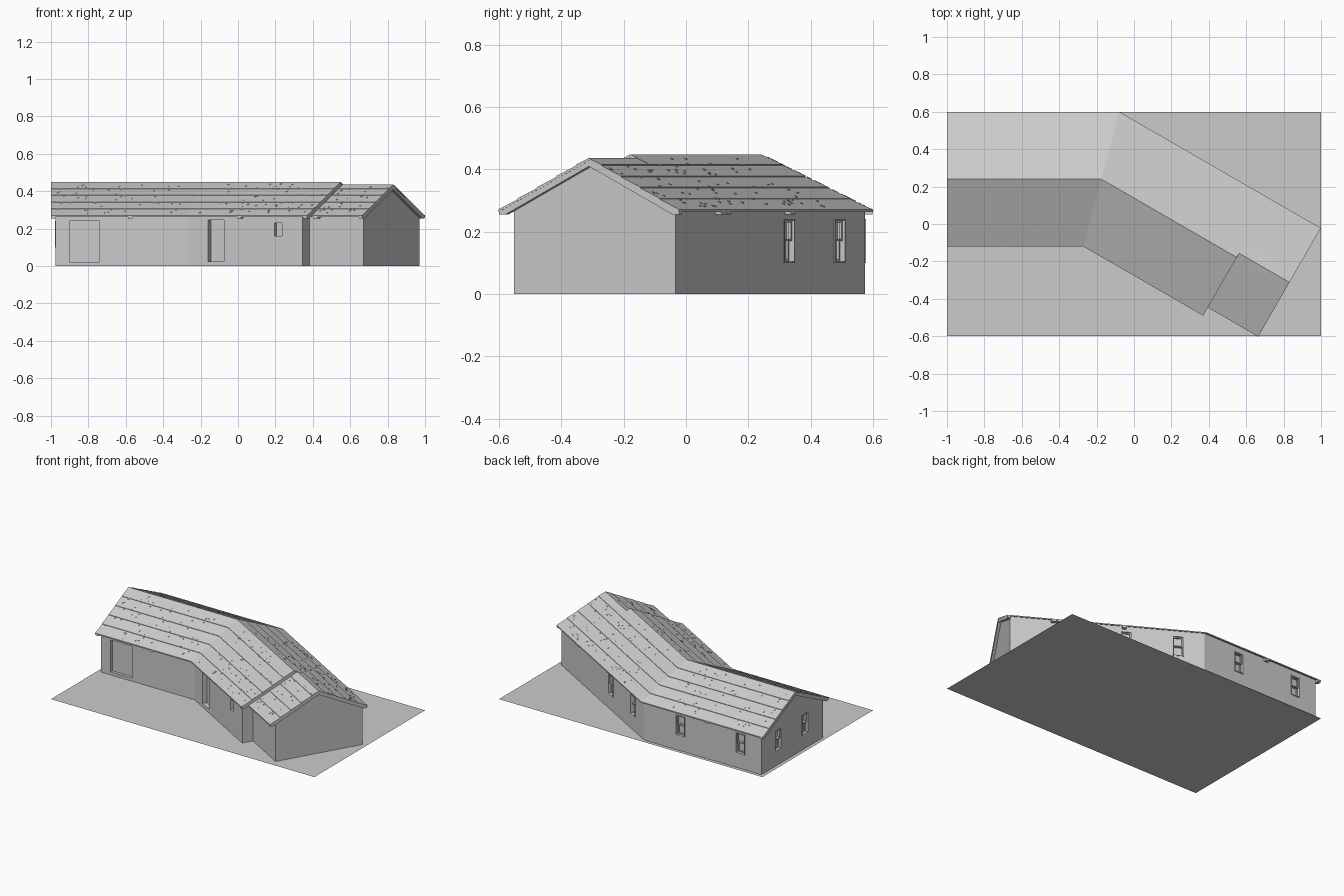
import bpy, bmesh, math, random
from mathutils import Vector

if "Cube" in bpy.data.objects:
    bpy.data.objects.remove(bpy.data.objects["Cube"])

random.seed(4)
A = math.radians(30)
U = Vector((math.cos(A), -math.sin(A)))     # along the angled wing
N = Vector((math.sin(A), math.cos(A)))      # towards its back
BEND = Vector((-0.175, 0.24))               # ridge corner
U0 = BEND.dot(U)


# Plan stations: each maps a distance d from the ridge to a plan point
def left(x):
    return lambda d: Vector((x, 0.24 + d))


def bend(d):
    return Vector((BEND.x + d * math.tan(A / 2), 0.24 + d))


def wing(u):
    return lambda d: BEND + U * (u - U0) + N * d


def sweep(bm, profile, stations):
    rings = [[bm.verts.new((*st(d), z)) for d, z in profile] for st in stations]
    n = len(profile)
    for a, b in zip(rings, rings[1:]):
        for i in range(n):
            j = (i + 1) % n
            bm.faces.new((a[i], a[j], b[j], b[i]))
    bm.faces.new(rings[0])
    bm.faces.new(rings[-1][::-1])


def finish(bm, name):
    bmesh.ops.recalc_face_normals(bm, faces=bm.faces)
    me = bpy.data.meshes.new(name)
    bm.to_mesh(me)
    bm.free()
    ob = bpy.data.objects.new(name, me)
    bpy.context.collection.objects.link(ob)
    return ob


# Cross-sections, with ridge offset c and half width h
EAVE, PITCH, COURSE = 0.268, 0.5, 0.072


def skin_profile(c, h):
    def slope():
        pts, r = [(h, EAVE - 0.005)], 0
        while r < h - 0.01:
            z = EAVE + PITCH * r
            if r:
                pts.append((h - r, z))
            pts.append((h - r, z + 0.003))
            r += COURSE
        return pts
    s = slope()
    pk = EAVE + PITCH * h
    pts = [(-d, z) for d, z in s] + [(0, pk)] + s[::-1] + [(0, pk - 0.008)]
    return [(c + d, z) for d, z in pts]


def rafter_profile(c, h):
    pk = EAVE + PITCH * h
    e = h - 0.002
    half = [(e, EAVE - 0.001), (e, 0.255), ((pk - 0.026 - 0.255) / PITCH, 0.255)]
    pts = [(0, pk - 0.001)] + half + [(0, pk - 0.026)] + [(-d, z) for d, z in half[::-1]]
    return [(c + d, z) for d, z in pts]


def body_profile(c, h, front, back):
    pk = EAVE + PITCH * h - 0.005
    return [(front, 0), (front, pk - PITCH * (c - front)), (c, pk),
            (back, pk - PITCH * (back - c)), (back, 0)]


MAIN, LOW = (0, 0.36), (0.025, 0.335)

# Ground
bm = bmesh.new()
bm.faces.new([bm.verts.new(p) for p in ((-1, -.6, 0), (1, -.6, 0), (1, .6, 0), (-1, .6, 0))])
finish(bm, "ground")

# Walls
bm = bmesh.new()
sweep(bm, body_profile(*MAIN, -0.335, 0.335), [left(-0.975), bend, wing(0.523)])
walls = finish(bm, "main_walls")
bm = bmesh.new()
sweep(bm, body_profile(*LOW, -0.262, 0.335), [wing(0.515), wing(0.857)])
finish(bm, "end_wing_walls")

# Roof skins with shingle courses
bm = bmesh.new()
sweep(bm, skin_profile(*MAIN), [left(-1), bend, wing(0.565)])
finish(bm, "main_roof")
bm = bmesh.new()
sweep(bm, skin_profile(*LOW), [wing(0.53), wing(0.876)])
finish(bm, "end_wing_roof")

# Rake boards and rafter tails
bm = bmesh.new()
for x0, x1 in ((-0.999, -0.975), (-0.588, -0.563)):
    sweep(bm, rafter_profile(*MAIN), [left(x0), left(x1)])
for u0, u1 in ((0.13, 0.155), (0.54, 0.564)):
    sweep(bm, rafter_profile(*MAIN), [wing(u0), wing(u1)])
for u0, u1 in ((0.57, 0.6), (0.855, 0.875)):
    sweep(bm, rafter_profile(*LOW), [wing(u0), wing(u1)])
finish(bm, "rafters")

# Raised shingle tabs scattered on every slope
bm = bmesh.new()
for station, a, b, (c, h), count in ((left, -0.98, -0.29, MAIN, 120),
                                     (wing, -0.13, 0.53, MAIN, 110),
                                     (wing, 0.58, 0.86, LOW, 50)):
    for i in range(count):
        side = 1 if i % 2 else -1
        s, d = random.uniform(a, b), random.uniform(0.02, h - 0.02)
        z = EAVE + PITCH * (h - d)
        prof = [(d, z), (d, z + 0.004), (d + 0.006, z + 0.001), (d + 0.006, z - 0.003)]
        sweep(bm, [(c + side * q, w) for q, w in prof], [station(s), station(s + 0.007)])
finish(bm, "shingle_tabs")


# Openings: boxes placed in a wall's own frame (along, outward, up)
def box(bm, wall, s0, s1, o0, o1, z0, z1):
    org, t, out = wall
    v = [bm.verts.new((*(org + t * s + out * o), z))
         for z in (z0, z1) for s, o in ((s0, o0), (s1, o0), (s1, o1), (s0, o1))]
    for f in ((0, 1, 2, 3), (4, 5, 6, 7), (0, 1, 5, 4), (1, 2, 6, 5), (2, 3, 7, 6), (3, 0, 4, 7)):
        bm.faces.new([v[i] for i in f])


def ring(bm, wall, s0, s1, o0, o1, z0, z1, w):
    box(bm, wall, s0, s0 + w, o0, o1, z0, z1)
    box(bm, wall, s1 - w, s1, o0, o1, z0, z1)
    box(bm, wall, s0 + w, s1 - w, o0, o1, z0, z0 + w)
    box(bm, wall, s0 + w, s1 - w, o0, o1, z1 - w, z1)


X, Y = Vector((1, 0)), Vector((0, 1))
FRONT = (Vector((0, -0.095)), X, -Y)
BACK = (Vector((0, 0.575)), X, Y)
GABLE = (Vector((-0.975, 0)), Y, -X)
WING_FRONT = (wing(0)(-0.335), U, -N)
WING_BACK = (wing(0)(0.335), U, N)

cut, frames = bmesh.new(), bmesh.new()

# Sash windows
for wall, mid in ((BACK, -0.36), (BACK, -0.815), (GABLE, 0.394), (GABLE, 0.106),
                  (WING_BACK, 0.129), (WING_BACK, -0.196)):
    a, b = mid - 0.035, mid + 0.035
    box(cut, wall, a, b, -0.025, 0.02, 0.10, 0.24)
    ring(frames, wall, a, b, -0.025, 0.003, 0.10, 0.24, 0.005)
    ring(frames, wall, a + 0.005, b - 0.005, -0.015, -0.006, 0.17, 0.235, 0.006)
    ring(frames, wall, a + 0.005, b - 0.005, -0.025, -0.016, 0.105, 0.176, 0.006)

# Garage-style panel, entry door and small front window
for wall, a, b, z0, z1, depth in ((FRONT, -0.90, -0.74, 0.02, 0.24, 0.02),
                                  (WING_FRONT, -0.061, 0.037, 0.025, 0.245, 0.03),
                                  (WING_FRONT, 0.349, 0.395, 0.16, 0.23, 0.02)):
    box(cut, wall, a, b, -depth, 0.02, z0, z1)
finish(frames, "window_frames")

cutter = finish(cut, "opening_cutter")
cutter.hide_render = True
cutter.hide_set(True)
mod = walls.modifiers.new("openings", "BOOLEAN")
mod.operation, mod.solver, mod.object = "DIFFERENCE", "EXACT", cutter
